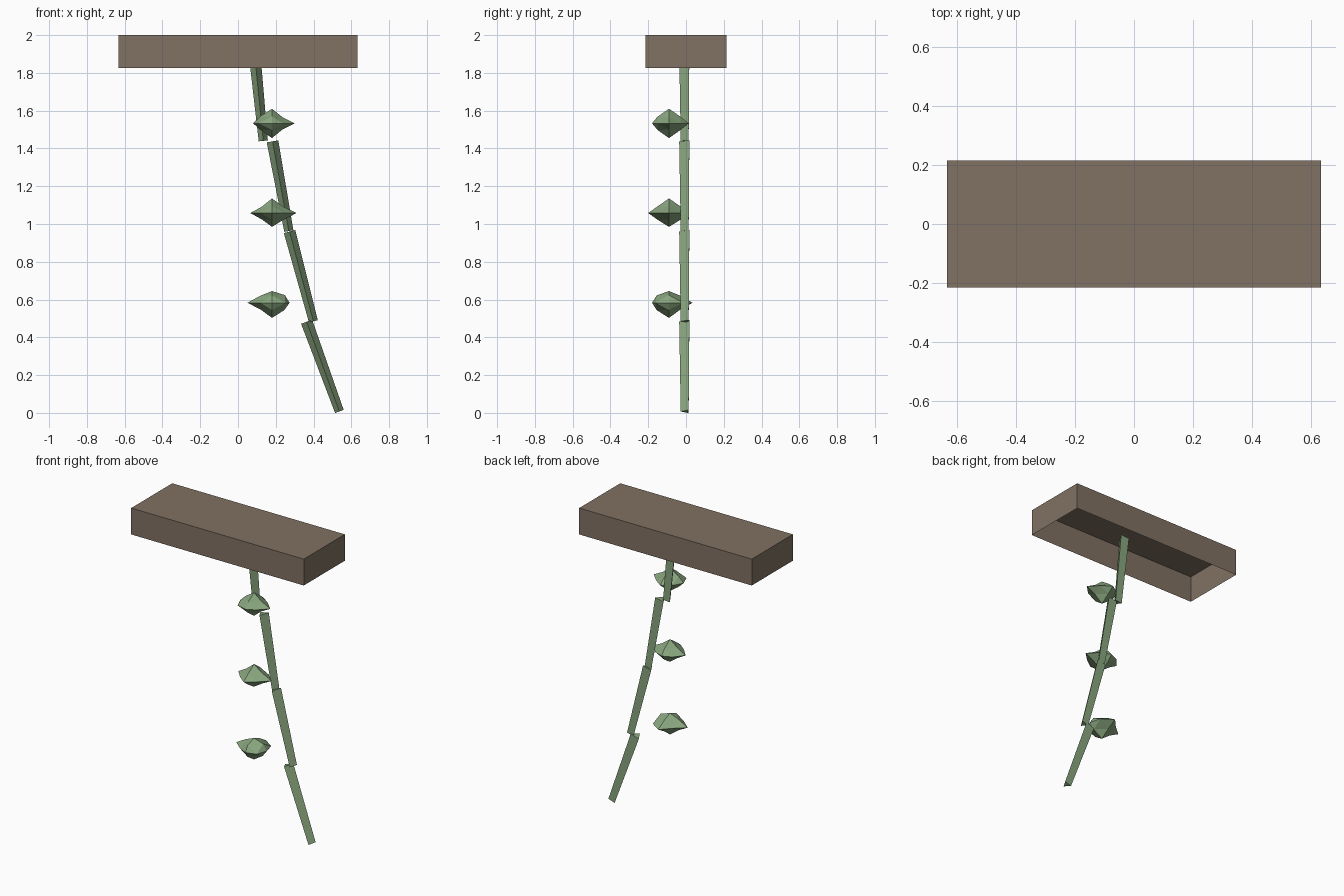
import bpy, bmesh
from math import cos, sin, pi
from mathutils import Matrix

if "Cube" in bpy.data.objects:
    bpy.data.objects.remove(bpy.data.objects["Cube"])


def material(name, rgb):
    m = bpy.data.materials.new(name)
    m.diffuse_color = (*rgb, 1)
    m.use_nodes = True
    m.node_tree.nodes["Principled BSDF"].inputs["Base Color"].default_value = m.diffuse_color
    return m


brown = material("bark_brown", (0.22, 0.165, 0.125))
green = material("vine_green", (0.25, 0.38, 0.21))


def add(name, bm, mat):
    me = bpy.data.meshes.new(name)
    bm.to_mesh(me)
    bm.free()
    me.materials.append(mat)
    ob = bpy.data.objects.new(name, me)
    bpy.context.collection.objects.link(ob)
    return ob


# Overhead beam: thin-walled box, open underneath
bm = bmesh.new()
bmesh.ops.create_cube(bm, size=1)
bm.faces.ensure_lookup_table()
bottom = [f for f in bm.faces if f.normal.z < -0.5]
bmesh.ops.delete(bm, geom=bottom, context='FACES_ONLY')
bmesh.ops.scale(bm, vec=(1.266, 0.43, 0.175), verts=bm.verts)
beam = add("beam", bm, brown)
beam.location = (0, 0, 1.9125)

# Hanging vine: four tapered three-sided segments, each tilted a little more
for i, (x, tilt) in enumerate([(0.11, 0.10), (0.226, 0.18), (0.336, 0.26), (0.45, 0.35)]):
    bm = bmesh.new()
    bmesh.ops.create_cone(bm, cap_ends=True, segments=3, radius1=0.028,
                          radius2=0.036, depth=0.475 / cos(tilt))
    bmesh.ops.rotate(bm, matrix=Matrix.Rotation(pi, 3, 'Z'), verts=bm.verts)
    seg = add(f"vine_segment_{i + 1}", bm, green)
    seg.location = (x, 0, 1.6775 - 0.4775 * i)
    seg.rotation_euler.y = -tilt


# Leaf cluster: flattened, once-divided octahedron with uneven radii
def leaf_cluster(name, loc, top, low, ring, upper, lower):
    bm = bmesh.new()

    def polar(r, a, z):
        return bm.verts.new((r * cos(a), r * sin(a), z))

    eq = [polar(r, i * pi / 4, 0) for i, r in enumerate(ring)]
    for sign, tip_z, mids in ((1, top, upper), (-1, low, lower)):
        tip = bm.verts.new((0, 0, sign * tip_z))
        mid = [polar(r, i * pi / 2, sign * r * 0.6) for i, r in enumerate(mids)]
        for q in range(4):
            m, n = mid[q], mid[(q + 1) % 4]
            a, b, c = eq[2 * q], eq[2 * q + 1], eq[(2 * q + 2) % 8]
            for tri in ((tip, m, n), (m, a, b), (n, b, c), (m, b, n)):
                bm.faces.new(tri if sign > 0 else tri[::-1])
    bmesh.ops.recalc_face_normals(bm, faces=bm.faces)
    add(name, bm, green).location = loc


leaf_cluster("leaf_cluster_1", (0.18, -0.09, 1.533), 0.077, 0.078,
             (0.12, 0.085, 0.105, 0.09, 0.10, 0.10, 0.09, 0.085),
             (0.055, 0.06, 0.062, 0.06), (0.055, 0.06, 0.06, 0.06))
leaf_cluster("leaf_cluster_2", (0.18, -0.09, 1.058), 0.077, 0.073,
             (0.13, 0.09, 0.09, 0.09, 0.115, 0.085, 0.11, 0.09),
             (0.058, 0.06, 0.055, 0.06), (0.06, 0.06, 0.055, 0.06))
leaf_cluster("leaf_cluster_3", (0.18, -0.09, 0.583), 0.062, 0.080,
             (0.093, 0.105, 0.125, 0.085, 0.13, 0.085, 0.09, 0.10),
             (0.068, 0.062, 0.062, 0.065), (0.065, 0.06, 0.06, 0.065))
